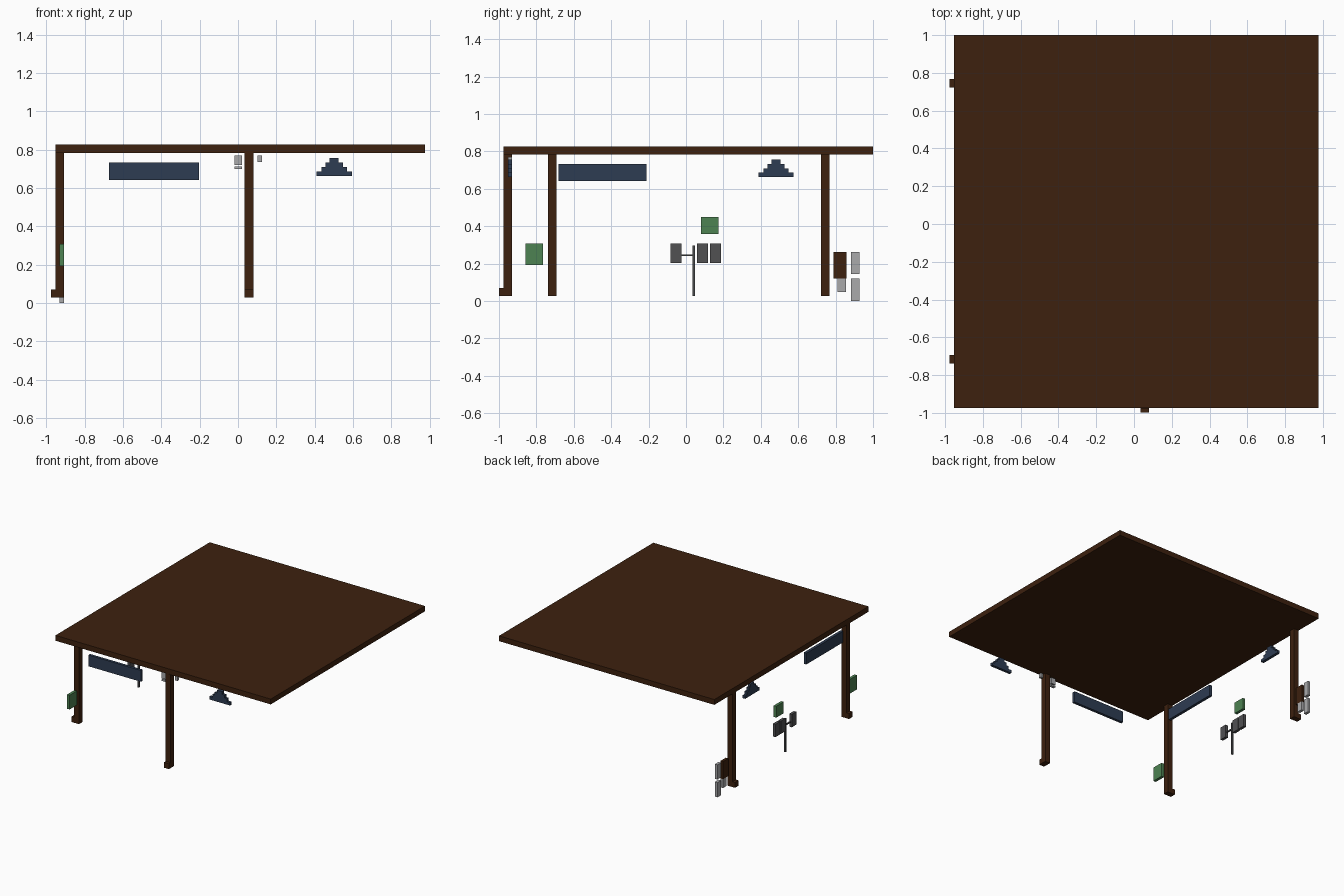
import bpy

if "Cube" in bpy.data.objects:
    bpy.data.objects.remove(bpy.data.objects["Cube"])


def material(name, rgb):
    m = bpy.data.materials.new(name)
    m.diffuse_color = (*rgb, 1)
    m.use_nodes = True
    m.node_tree.nodes["Principled BSDF"].inputs["Base Color"].default_value = m.diffuse_color
    return m


BROWN = material("dark wood", (0.047, 0.015, 0.0045))
BLUE = material("slate blue", (0.027, 0.045, 0.084))
GREEN = material("leaf green", (0.074, 0.223, 0.084))
DARK = material("dark grey", (0.082, 0.082, 0.086))
POLE = material("pole grey", (0.065, 0.067, 0.07))
LIGHT = material("light grey", (0.40, 0.40, 0.41))


def prism(name, outline, a, b, mat, axis):
    """Extrude a (horizontal, z) outline from a to b along axis 'x' or 'y'."""
    n = len(outline)

    def place(h, z, d):
        return (d, h, z) if axis == "x" else (h, -d, z)

    verts = [place(h, z, d) for d in (a, b) for h, z in outline]
    faces = [list(range(n))[::-1], list(range(n, 2 * n))]
    faces += [[i, (i + 1) % n, n + (i + 1) % n, n + i] for i in range(n)]
    mesh = bpy.data.meshes.new(name)
    mesh.from_pydata(verts, [], faces)
    mesh.materials.append(mat)
    obj = bpy.data.objects.new(name, mesh)
    bpy.context.collection.objects.link(obj)
    return obj


def rect(h0, h1, z0, z1):
    return [(h0, z0), (h1, z0), (h1, z1), (h0, z1)]


def left_plate(name, h0, h1, z0, z1, mat, a=-0.932, b=-0.909):
    return prism(name, rect(h0, h1, z0, z1), a, b, mat, "x")


def front_plate(name, h0, h1, z0, z1, mat):
    return prism(name, rect(h0, h1, z0, z1), 0.93, 0.952, mat, "y")


def stepped_outline(c, z0=0.663, step=0.0235):
    """Symmetric four-step pyramid outline, counter-clockwise."""
    right = []
    for i, half in enumerate((0.093, 0.066, 0.045, 0.023)):
        right += [(half, z0 + i * step), (half, z0 + (i + 1) * step)]
    return [(c + h, z) for h, z in right] + [(c - h, z) for h, z in reversed(right)]


# Flat roof slab
prism("roof_slab", rect(-0.975, 1.0, 0.783, 0.826), -0.954, 0.976, BROWN, "x")

# L-shaped posts, each with a foot poking outwards
leg = [(0, 0.028), (0, 0.784), (-0.045, 0.784), (-0.045, 0.071),
       (-0.068, 0.071), (-0.068, 0.028)][::-1]
for name, y in (("left_front_post", -0.715), ("left_back_post", 0.745)):
    prism(name, [(-0.909 + h, z) for h, z in leg], -y - 0.0225, -y + 0.0225, BROWN, "y")
front = [(-0.931 + h, z) for h, z in leg]
prism("front_post", front, 0.035, 0.080, BROWN, "x")

# Blue hanging signs and stepped ornaments on both sides
front_plate("front_sign", -0.674, -0.203, 0.642, 0.733, BLUE)
left_plate("left_sign", -0.682, -0.210, 0.642, 0.733, BLUE)
prism("front_ornament", stepped_outline(0.502), 0.93, 0.952, BLUE, "y")
prism("left_ornament", stepped_outline(0.481), -0.932, -0.909, BLUE, "x")

# Green panels
left_plate("green_panel_low", -0.858, -0.765, 0.193, 0.308, GREEN)
left_plate("green_panel_high", 0.080, 0.175, 0.358, 0.450, GREEN)

# Pole with cross bar and dark boards
left_plate("pole", 0.034, 0.047, 0.028, 0.298, POLE, -0.926, -0.913)
left_plate("cross_bar", -0.026, 0.036, 0.241, 0.250, POLE, -0.925, -0.914)
for i, y in enumerate((-0.053, 0.088, 0.157)):
    left_plate(f"dark_board_{i + 1}", y - 0.029, y + 0.029, 0.204, 0.308, DARK)

# Brown box and light tags at the back left
left_plate("brown_box", 0.788, 0.858, 0.120, 0.262, BROWN)
left_plate("tag_below_box", 0.810, 0.856, 0.048, 0.120, LIGHT)
left_plate("tag_upper", 0.882, 0.928, 0.145, 0.263, LIGHT)
left_plate("tag_lower", 0.882, 0.928, 0.0, 0.120, LIGHT)

# Small light tags beside the front post
front_plate("small_tag_upper", -0.017, 0.021, 0.720, 0.770, LIGHT)
front_plate("small_tag_lower", -0.017, 0.021, 0.699, 0.712, LIGHT)
front_plate("small_tag_right", 0.102, 0.124, 0.736, 0.770, LIGHT)
